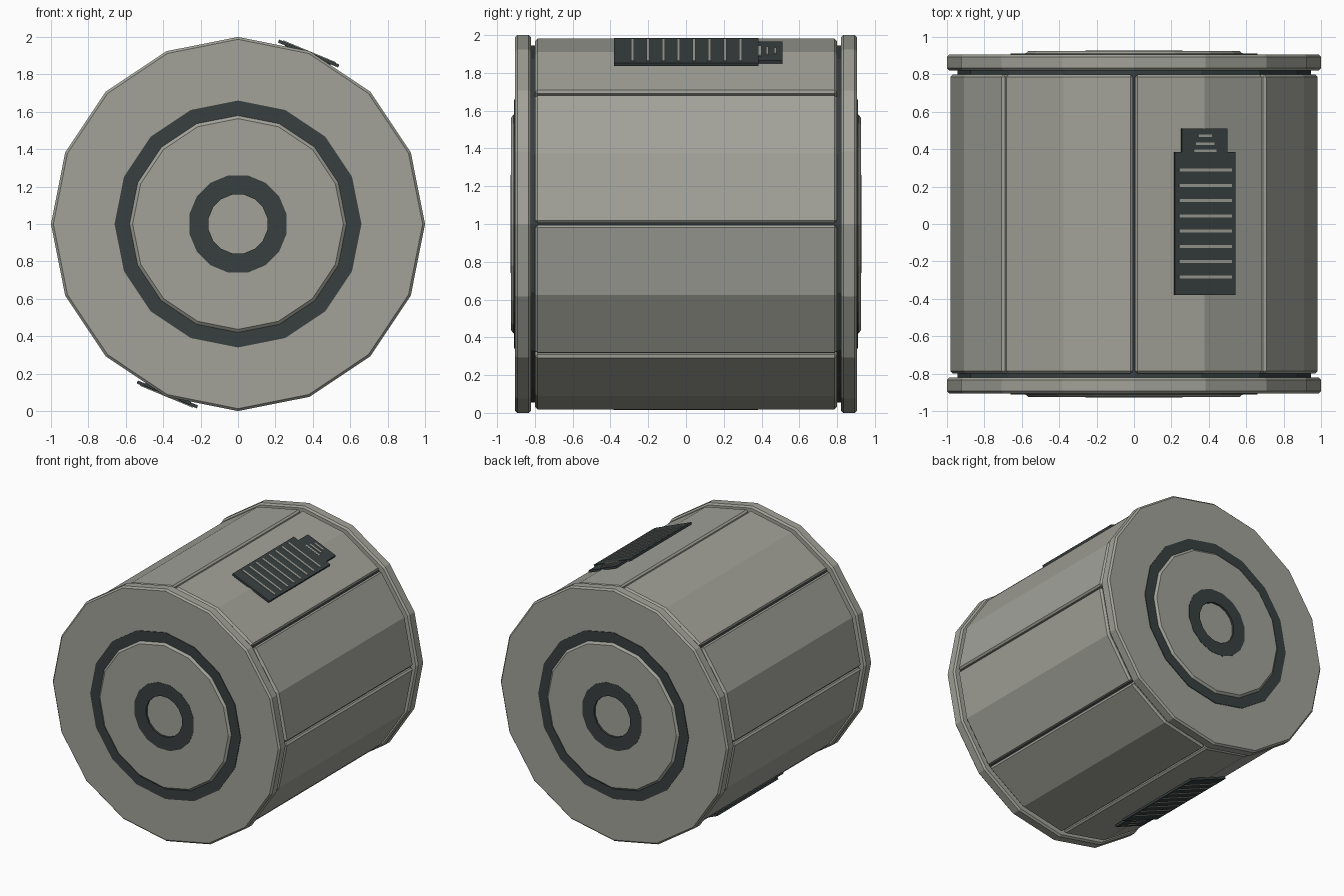
import bpy, bmesh, math
from mathutils import Vector

if "Cube" in bpy.data.objects:
    bpy.data.objects.remove(bpy.data.objects["Cube"])

CZ = 1.0   # height of the drum axis
N = 16     # sides of the drum


def material(name, rgb):
    m = bpy.data.materials.new(name)
    m.diffuse_color = (*rgb, 1)
    m.use_nodes = True
    m.node_tree.nodes["Principled BSDF"].inputs["Base Color"].default_value = m.diffuse_color
    return m


GREY = material("warm_grey", (0.36, 0.36, 0.32))
DARK = material("dark_slate", (0.040, 0.050, 0.051))


def finish(name, bm, mat):
    bmesh.ops.remove_doubles(bm, verts=bm.verts, dist=1e-5)
    bmesh.ops.recalc_face_normals(bm, faces=bm.faces)
    me = bpy.data.meshes.new(name)
    bm.to_mesh(me)
    bm.free()
    me.materials.append(mat)
    ob = bpy.data.objects.new(name, me)
    bpy.context.collection.objects.link(ob)
    return ob


def lathe(name, profile, mat, side=1, turn=0.0, closed=False):
    """Turn (radius, y) points around the drum axis."""
    bm = bmesh.new()
    rings = []
    for i in range(N):
        a = math.tau * i / N + turn
        rings.append([bm.verts.new((r * math.cos(a), side * y, CZ + r * math.sin(a)))
                      for r, y in profile])
    count = len(profile) if closed else len(profile) - 1
    for i in range(N):
        p, q = rings[i], rings[(i + 1) % N]
        for j in range(count):
            k = (j + 1) % len(profile)
            quad = [p[j], p[k], q[k], q[j]]
            if profile[j][0] == 0:
                quad = [p[j], p[k], q[k]]
            elif profile[k][0] == 0:
                quad = [p[j], p[k], q[j]]
            bm.faces.new(quad)
    return finish(name, bm, mat)


def pad_box(name, angle, flip, half_w, y0, y1, r0, r1, mat):
    """Box lying tangent to the drum at the given angle."""
    n = Vector((math.cos(angle), 0, math.sin(angle)))
    t = Vector((-math.sin(angle), 0, math.cos(angle)))
    bm = bmesh.new()
    bmesh.ops.create_cube(bm, size=1)
    for v in bm.verts:
        r = r1 if v.co.z > 0 else r0
        y = (y1 if v.co.y > 0 else y0) * flip
        v.co = n * r + t * (2 * half_w * v.co.x) + Vector((0, y, CZ))
    return finish(name, bm, mat)


# Dark inner core, seen in the seams
lathe("inner_core", [(0, -0.83), (0.945, -0.83), (0.945, 0.83), (0, 0.83)], DARK)

# Eight shell panels, each two sides wide, separated by seams
for i in range(8):
    a0 = math.radians(45 * i)
    d = 0.006
    angs = [a0 + d, a0 + math.pi / 8, a0 + math.pi / 4 - d]
    section = [(0.985, a) for a in angs] + [(0.925, a) for a in reversed(angs)]
    bm = bmesh.new()
    vs = [bm.verts.new((r * math.cos(a), -0.80, CZ + r * math.sin(a))) for r, a in section]
    face = bm.faces.new(vs)
    ext = bmesh.ops.extrude_face_region(bm, geom=[face])
    for v in ext["geom"]:
        if isinstance(v, bmesh.types.BMVert):
            v.co.y = 0.80
    ob = finish(f"shell_panel_{i + 1}", bm, GREY)
    bev = ob.modifiers.new("chamfer", "BEVEL")
    bev.width = 0.014
    bev.segments = 1
    bev.limit_method = 'ANGLE'
    bev.angle_limit = math.radians(40)

# End caps, front and back
for label, s in (("front", -1), ("back", 1)):
    lathe(f"{label}_flange", [(0, 0.82), (0.987, 0.82), (1.0, 0.833), (1.0, 0.893),
                              (0.987, 0.906), (0, 0.906)], GREY, s)
    lathe(f"{label}_outer_ring", [(0.54, 0.89), (0.66, 0.89), (0.66, 0.911), (0.54, 0.911)],
          DARK, s, closed=True)
    lathe(f"{label}_hub_disc", [(0, 0.912), (0.21, 0.912), (0.21, 0.926), (0.563, 0.926),
                                (0.58, 0.912), (0.58, 0.89), (0, 0.89)], GREY, s)
    lathe(f"{label}_hub_ring", [(0.16, 0.90), (0.16, 0.928), (0.265, 0.928), (0.265, 0.90)],
          DARK, s, turn=math.pi / N, closed=True)

# Ribbed grip pads on opposite sides
for label, deg, flip in (("top", 67.5, 1), ("bottom", 247.5, -1)):
    a = math.radians(deg)
    pad_box(f"{label}_pad", a, flip, 0.174, -0.38, 0.385, 0.978, 0.995, DARK)
    pad_box(f"{label}_pad_tab", a, flip, 0.132, 0.385, 0.51, 0.975, 0.991, DARK)
    for i in range(8):
        y = -0.283 + 0.0815 * i
        pad_box(f"{label}_pad_rib_{i + 1}", a, flip, 0.152, y - 0.008, y + 0.008,
                0.985, 1.0, GREY)
    for i, (y, w) in enumerate(((0.392, 0.065), (0.43, 0.053), (0.472, 0.040))):
        pad_box(f"{label}_tab_rib_{i + 1}", a, flip, w, y - 0.007, y + 0.007,
                0.98, 0.996, GREY)
